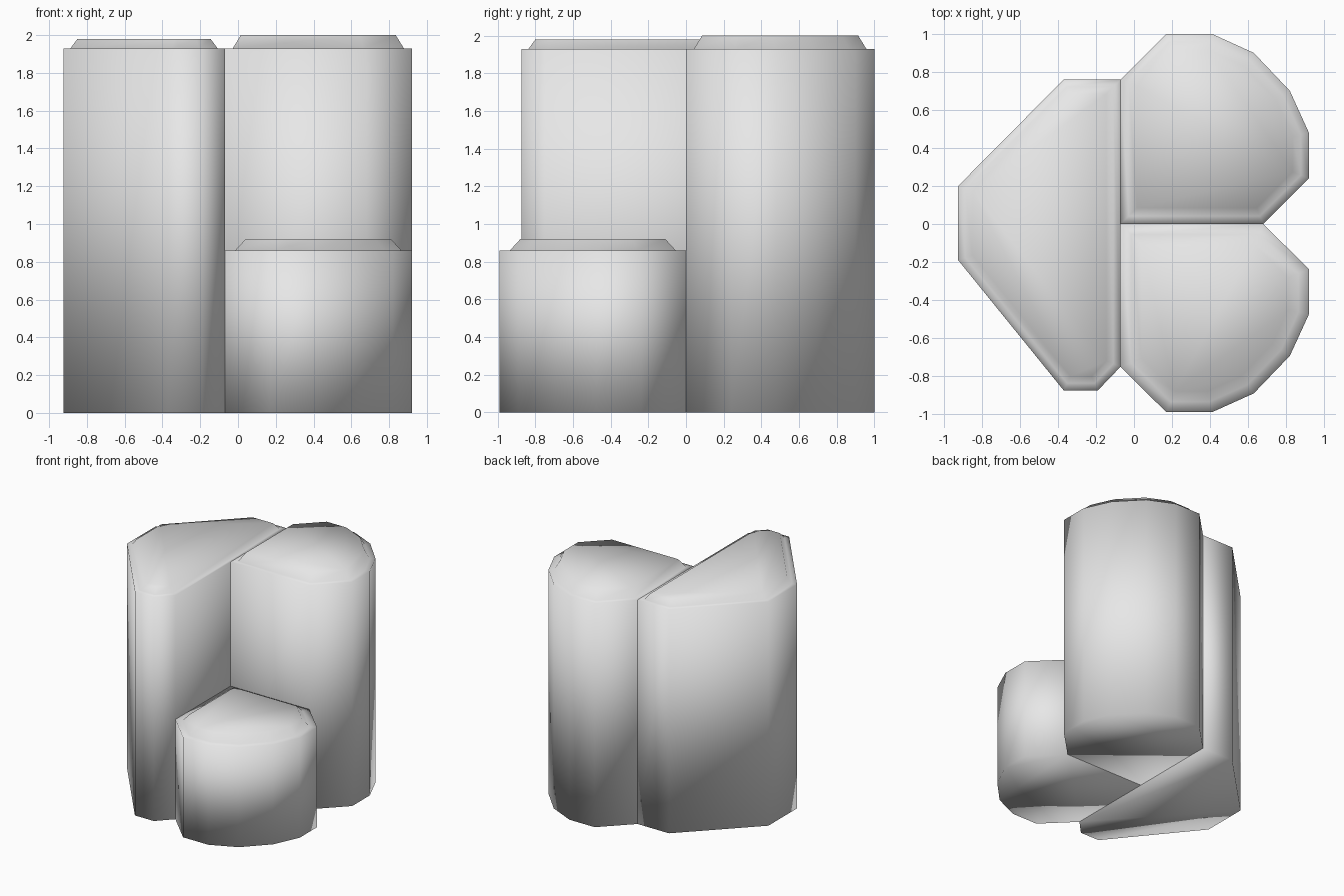
import bpy, bmesh

if "Cube" in bpy.data.objects:
    bpy.data.objects.remove(bpy.data.objects["Cube"])

stone = bpy.data.materials.new("light_grey_stone")
stone.diffuse_color = (0.8, 0.8, 0.8, 1)
stone.use_nodes = True
stone.node_tree.nodes["Principled BSDF"].inputs["Base Color"].default_value = stone.diffuse_color


def column(name, outline, shoulder, ledge, slope, rise):
    """Closed prism with a flat ledge and a chamfered cap on top."""
    bm = bmesh.new()
    base = bm.faces.new([bm.verts.new((x, y, 0)) for x, y in outline])
    bm.normal_update()
    if base.normal.z > 0:
        base.normal_flip()
    top = bm.faces.new([bm.verts.new((v.co.x, v.co.y, shoulder)) for v in reversed(base.verts)])
    low, high = list(reversed(base.verts)), list(top.verts)
    n = len(low)
    for i in range(n):
        j = (i + 1) % n
        bm.faces.new((low[i], low[j], high[j], high[i]))
    bm.normal_update()
    # Flat ledge, then sloping chamfer up to the cap
    bmesh.ops.inset_individual(bm, faces=[top], thickness=ledge, depth=0, use_even_offset=True)
    bm.normal_update()
    bmesh.ops.inset_individual(bm, faces=[top], thickness=slope, depth=0, use_even_offset=True)
    for v in top.verts:
        v.co.z = shoulder + rise
    bmesh.ops.recalc_face_normals(bm, faces=bm.faces[:])
    for f in bm.faces:
        f.smooth = True
    mesh = bpy.data.meshes.new(name)
    bm.to_mesh(mesh)
    bm.free()
    mesh.materials.append(stone)
    bpy.context.collection.objects.link(bpy.data.objects.new(name, mesh))


# Rounded column outline, rear one; the front one is its mirror image
rounded = [(-.07, 0), (.68, 0), (.92, .24), (.92, .48), (.82, .70),
           (.63, .90), (.41, 1.0), (.17, 1.0), (-.07, .76)]

column("rear_tall_column", rounded, 1.93, .042, .043, .07)
column("front_short_column", [(x, -y * .99) for x, y in rounded], .86, .055, .055, .06)

# Wide left column
column("left_tall_column",
       [(-.07, .76), (-.37, .76), (-.925, .20), (-.925, -.19),
        (-.37, -.875), (-.19, -.875), (-.07, -.75)],
       1.93, .038, .037, .05)
